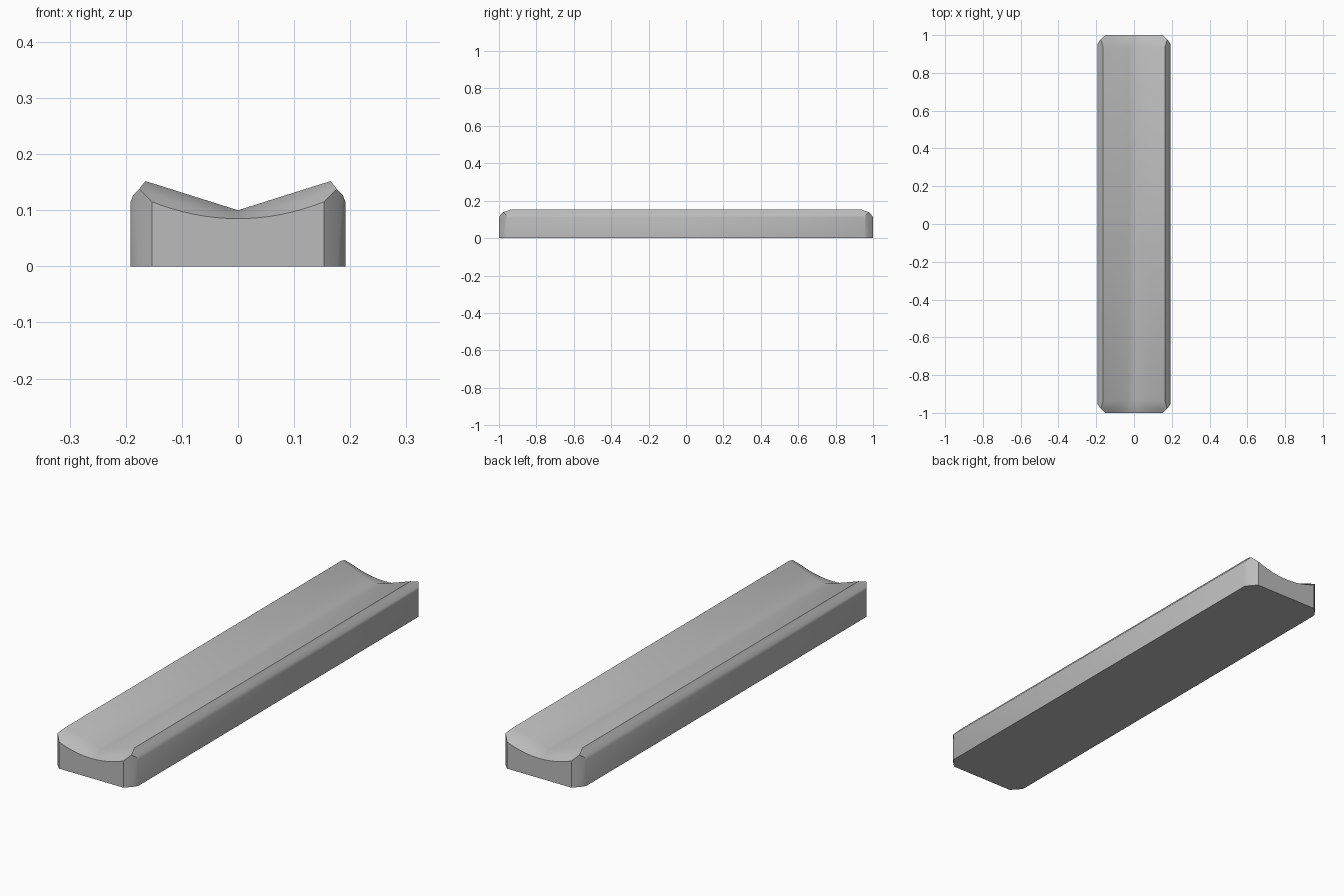
import bpy, bmesh

cube = bpy.data.objects.get("Cube")
if cube:
    bpy.data.objects.remove(cube)

grey = bpy.data.materials.new("plain grey")
grey.use_nodes = True
colour = (0.5, 0.5, 0.5, 1)
grey.diffuse_color = colour
grey.node_tree.nodes["Principled BSDF"].inputs["Base Color"].default_value = colour

STEPS = 8
bm = bmesh.new()


def top_row(width, y_mid, y_edge, z_mid, z_edge, power):
    """Half of one cross line of the grooved top, from centre to edge."""
    row = []
    for i in range(STEPS + 1):
        u = i / STEPS
        row.append(bm.verts.new((width * u, y_mid + (y_edge - y_mid) * u ** 2,
                                 z_mid + (z_edge - z_mid) * u ** power)))
    return row


def floor_vert(v):
    return bm.verts.new((v.co.x, v.co.y, 0))


# Grooved top: rounded lip at the end, then a straight V to the middle
rows = [top_row(0.153, -1.0, -1.0, 0.085, 0.115, 2),
        top_row(0.176, -0.975, -0.978, 0.093, 0.138, 1.5),
        top_row(0.165, -0.93, -0.94, 0.1, 0.152, 1),
        top_row(0.165, 0, 0, 0.1, 0.152, 1)]
for a, b in zip(rows, rows[1:]):
    for i in range(STEPS):
        bm.faces.new((a[i], a[i + 1], b[i + 1], b[i]))

# Rounded shoulder along the long side
front_edge, peak, ridge, ridge_mid = (r[-1] for r in rows)
near = [ridge, peak] + [bm.verts.new(p) for p in ((0.187, -0.963, 0.127), (0.192, -0.955, 0.113))]
far = [ridge_mid] + [bm.verts.new((v.co.x, 0, v.co.z)) for v in near[1:]]
for i in range(3):
    bm.faces.new((near[i], near[i + 1], far[i + 1], far[i]))

# Side wall, cut corner, end wall and base
side, side_mid = near[-1], far[-1]
base = [floor_vert(v) for v in (rows[0][0], front_edge, peak, side, side_mid)]
base_centre = bm.verts.new((0, 0, 0))
bm.faces.new((side, side_mid, base[4], base[3]))
bm.faces.new((peak, near[2], side, base[3], base[2]))
bm.faces.new((front_edge, peak, base[2], base[1]))
bm.faces.new(rows[0] + [base[1], base[0]])
bm.faces.new(base + [base_centre])
bmesh.ops.recalc_face_normals(bm, faces=bm.faces)
if base_centre.link_faces[0].normal.z > 0:
    bmesh.ops.reverse_faces(bm, faces=bm.faces)

mesh = bpy.data.meshes.new("grooved_bar")
bm.to_mesh(mesh)
bm.free()
mesh.materials.append(grey)
bar = bpy.data.objects.new("grooved_bar", mesh)
bpy.context.collection.objects.link(bar)

# Mirror the quarter to both sides and both ends
mirror = bar.modifiers.new("Mirror", 'MIRROR')
mirror.use_axis = (True, True, False)
mirror.merge_threshold = 0.0005
bpy.context.view_layer.objects.active = bar
bar.select_set(True)
bpy.ops.object.modifier_apply(modifier=mirror.name)
bpy.ops.object.shade_smooth_by_angle(angle=0.68)
